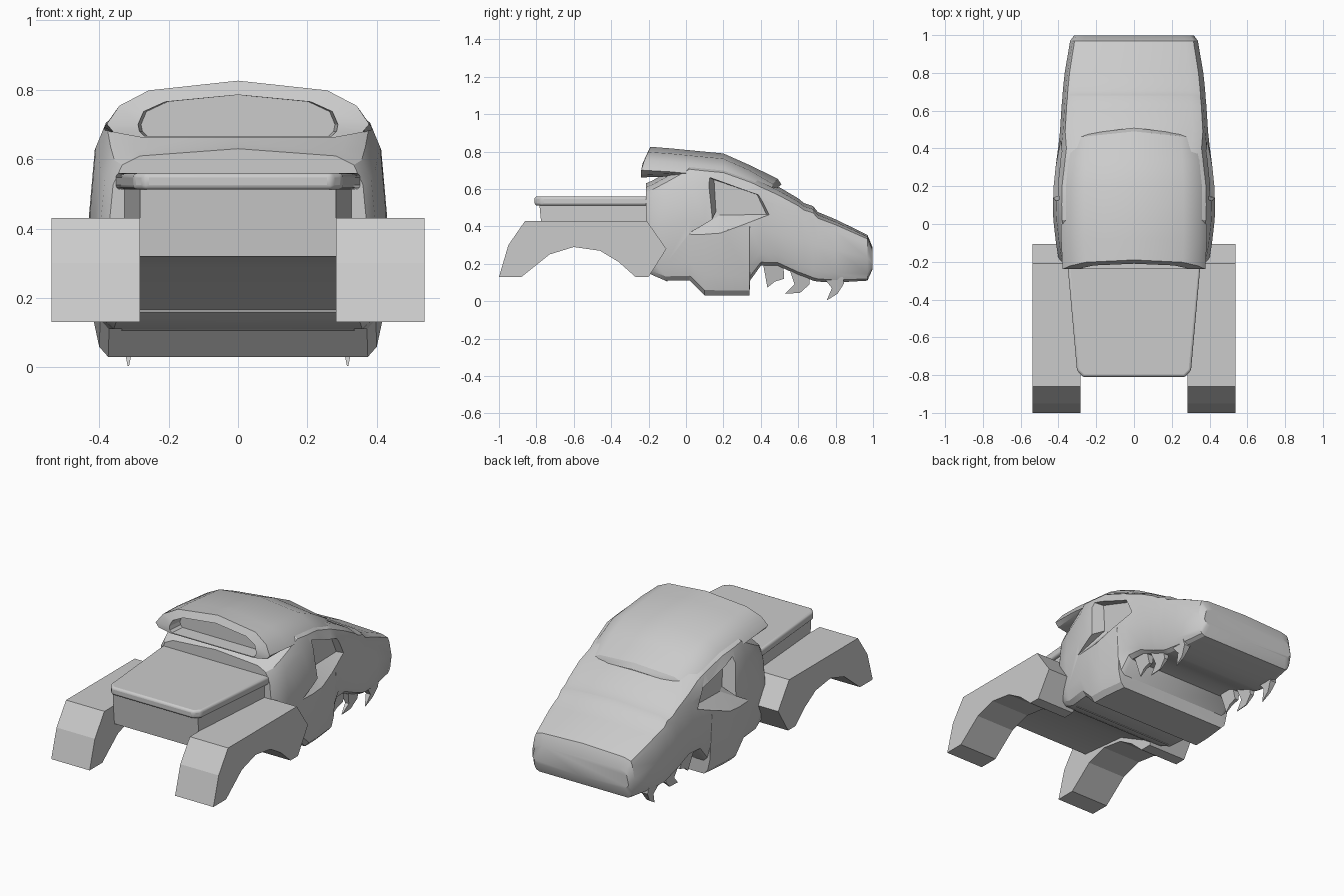
import bpy, bmesh

if "Cube" in bpy.data.objects:
    bpy.data.objects.remove(bpy.data.objects["Cube"])


def loft(name, rings, angle=0.5, bevel=0):
    """Skin a list of closed rings and cap both ends."""
    bm = bmesh.new()
    vs = [[bm.verts.new(p) for p in r] for r in rings]
    n = len(vs[0])
    for a, b in zip(vs, vs[1:]):
        for i in range(n):
            j = (i + 1) % n
            bm.faces.new((a[i], a[j], b[j], b[i]))
    bm.faces.new(vs[0])
    bm.faces.new(vs[-1])
    bmesh.ops.recalc_face_normals(bm, faces=bm.faces)
    me = bpy.data.meshes.new(name)
    bm.to_mesh(me)
    bm.free()
    ob = bpy.data.objects.new(name, me)
    bpy.context.collection.objects.link(ob)
    if bevel:
        m = ob.modifiers.new("bevel", 'BEVEL')
        m.width, m.segments, m.limit_method = bevel, 3, 'ANGLE'
    smooth(ob, angle)
    return ob


def smooth(ob, angle):
    bpy.ops.object.select_all(action='DESELECT')
    ob.select_set(True)
    bpy.context.view_layer.objects.active = ob
    bpy.ops.object.shade_smooth_by_angle(angle=angle)


def mirror_half(half):
    """Half section from top centre to bottom centre -> closed ring."""
    return half + [(-x, y, z) for x, y, z in half[-2:0:-1]]


# Main cabin and tail: stations of (y, top z, half width, bottom z)
def body_ring(y, zt, w, zb):
    h, hb = zt - .11, zt - zb
    a, b = (.75, .89) if y < .45 else (.80, .93)
    return mirror_half([(0, y, zt), (a * w, y, zt - .04 * h), (b * w, y, zt - .09 * h),
                        (.96 * w, y, zt - .20 * h), (w, y, .11 + .5 * h),
                        (.97 * w, y, zb + .15 * hb), (.93 * w, y, zb + .04 * hb),
                        (.87 * w, y, zb), (0, y, zb)])


stations = [(-.215, .63, .375, .16), (-.18, .645, .40, .14), (-.11, .685, .412, .11),
            (.02, .765, .427, .11), (.10, .755, .43, .03), (.20, .745, .428, .03),
            (.34, .69, .41, .03), (.342, .69, .41, .11), (.40, .66, .402, .19),
            (.49, .615, .392, .19), (.60, .55, .385, .14), (.63, .525, .383, .13),
            (.68, .508, .378, .11), (.705, .477, .377, .105), (.80, .438, .367, .10),
            (.97, .355, .338, .11), (.997, .29, .318, .17)]
body = loft("cabin_body", [body_ring(*s) for s in stations])

# Angular side windows with a scooped lower ledge
outer = [(.11, .67), (.40, .565), (.46, .46), (.16, .355), (-.01, .345), (.14, .435)]
inner = [(.15, .65), (.38, .57), (.43, .465), (.20, .46), (.18, .46), (.16, .48)]
for s in (1, -1):
    cut = loft("window_cutter", [[(s * .35, y, z) for y, z in inner],
                                 [(s * .432, y, z) for y, z in outer]])
    cut.hide_render = True
    m = body.modifiers.new("window", 'BOOLEAN')
    m.operation, m.object, m.solver = 'DIFFERENCE', cut, 'EXACT'
    bpy.context.view_layer.objects.active = body
    bpy.ops.object.modifier_apply(modifier=m.name)
    bpy.data.objects.remove(cut)
smooth(body, .5)


# Helmet-like roof shell with recessed windscreen opening
def roof_ring(y, zt, k, drop, front=False, chevron=0):
    half = [(0, 0), (.26, .028), (.345, .072), (.382, .125), (.362, drop - .015), (.28, drop), (0, drop)]
    return mirror_half([(x * k, y - (min(d, .11) * .45 if front else 0) - chevron * x, zt - d)
                        for x, d in half])


screen = [(0, .785), (.21, .765), (.272, .737), (.288, .70), (.284, .68), (.27, .667), (0, .667)]
rim = mirror_half([(x, -.19 - min(.83 - z, .11) * .45, z) for x, z in screen])
recess = mirror_half([(x * .97, -.15, z) for x, z in screen])
loft("roof_shell", [recess, rim, roof_ring(-.19, .826, .99, .164, True),
                    roof_ring(-.08, .817, 1.01, .15), roof_ring(.2, .79, 1.005, .15),
                    roof_ring(.34, .728, .985, .15), roof_ring(.49, .655, .96, .12, chevron=.1),
                    roof_ring(.51, .625, .94, .10, chevron=.12)])

# Hood: tapered engine box with sloping firewall floor, and a rounded lid
loft("engine_box", [[(s * (.283 + .047 * (y + .77) / .6), y, z) for y, z in
                     [(-.785, .53), (-.765, .32), (-.45, .29), (-.10, .105), (-.10, .53)]]
                    for s in (1, -1)])
lid = [(-.302, -.775), (-.27, -.81), (.27, -.81), (.302, -.775), (.355, -.18), (-.355, -.18)]
loft("hood_lid", [[(x, y, z) for x, y in lid] for z in (.512, .56)], bevel=.013)

# Arched wheel fenders
arch = [(-1, .13), (-.95, .30), (-.86, .43), (-.21, .43), (-.105, .28), (-.20, .13), (-.27, .13),
        (-.36, .21), (-.46, .27), (-.60, .29), (-.73, .25), (-.88, .13)]
# Claws under the tail, thinning to the tip
claws = [[(.41, .21), (.425, .13), (.435, .073), (.475, .105), (.525, .12), (.52, .21)],
         [(.55, .18), (.58, .09), (.53, .04), (.61, .045), (.66, .09), (.66, .15)],
         [(.74, .12), (.78, .07), (.752, .004), (.81, .04), (.845, .095), (.84, .13)]]
for s, side in ((1, "right"), (-1, "left")):
    loft("fender_" + side, [[(x * s, y, z) for y, z in arch] for x in (.283, .537)], angle=.3)
    for i, c in enumerate(claws):
        tip = min(z for y, z in c)
        loft(f"claw_{side}_{i + 1}", [[(s * (.316 + t * (.002 + .2 * (z - tip))), y, z) for y, z in c]
                                      for t in (1, -1)])
